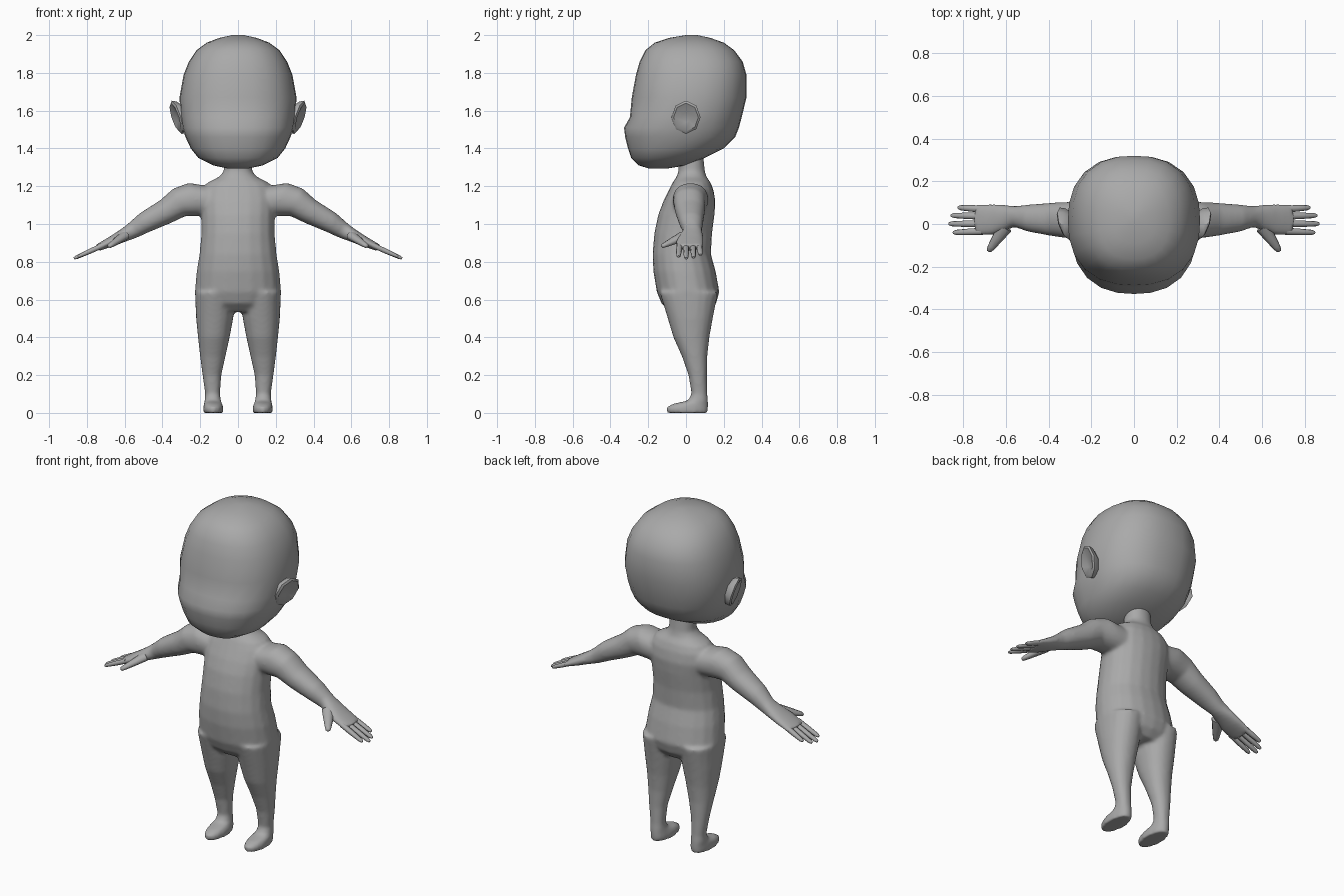
import bpy, bmesh, math
from mathutils import Vector as V

if "Cube" in bpy.data.objects:
    bpy.data.objects.remove(bpy.data.objects["Cube"])

skin = bpy.data.materials.new("plain_grey")
skin.diffuse_color = (0.4, 0.4, 0.4, 1)
skin.use_nodes = True
skin.node_tree.nodes["Principled BSDF"].inputs["Base Color"].default_value = skin.diffuse_color


def ring(c, u, v, n=20, e=2.0):
    """Superellipse cross-section around c with half axes u and v."""
    pts = []
    for i in range(n):
        a = 2 * math.pi * i / n
        cu, cv = math.cos(a), math.sin(a)
        f = (abs(cu) ** e + abs(cv) ** e) ** (-1 / e)
        pts.append(V(c) + V(u) * cu * f + V(v) * cv * f)
    return pts


def loft(bm, rings, s=1):
    """Skin a closed tube through the rings; s = -1 mirrors it in x."""
    loops = [[bm.verts.new((p.x * s, p.y, p.z)) for p in r] for r in rings]
    faces = [bm.faces.new((loops[0])), bm.faces.new(loops[-1])]
    for a, b in zip(loops, loops[1:]):
        for i in range(len(a)):
            j = (i + 1) % len(a)
            faces.append(bm.faces.new((a[i], a[j], b[j], b[i])))
    bmesh.ops.recalc_face_normals(bm, faces=faces)


def slab(z, x0, x1, y0, y1, n=20, e=2.2):
    """Horizontal slice given by its x and y limits."""
    return ring(((x0 + x1) / 2, (y0 + y1) / 2, z), ((x1 - x0) / 2, 0, 0),
                (0, (y1 - y0) / 2, 0), n, e)


def make(name, bm, mirror=False, angle=60):
    me = bpy.data.meshes.new(name)
    bm.to_mesh(me)
    bm.free()
    ob = bpy.data.objects.new(name, me)
    bpy.context.collection.objects.link(ob)
    me.materials.append(skin)
    bpy.ops.object.select_all(action='DESELECT')
    bpy.context.view_layer.objects.active = ob
    ob.select_set(True)
    bpy.ops.object.shade_smooth_by_angle(angle=math.radians(angle))
    if mirror:
        ob.modifiers.new("mirror", 'MIRROR')
    return ob


# head: z, half width, front y, back y
head = [(1.295, .06, -.20, -.09), (1.31, .13, -.25, 0), (1.35, .21, -.29, .10),
        (1.40, .25, -.307, .20), (1.46, .278, -.322, .26), (1.51, .295, -.328, .28),
        (1.565, .303, -.297, .295), (1.67, .31, -.287, .32), (1.79, .288, -.265, .32),
        (1.86, .26, -.245, .30), (1.92, .22, -.215, .255), (1.96, .165, -.165, .20),
        (1.985, .10, -.09, .13), (2.0, .03, 0, .06)]
bm = bmesh.new()
loft(bm, [slab(z, -w, w, f, b, 24, 2.4) for z, w, f, b in head])
make("head", bm)

# ears: eight-sided dishes leaning out at the top and back
bm = bmesh.new()
ear = []
for size, off in ((.6, -.06), (.95, -.025), (1, 0), (.85, .008), (.3, -.006)):
    r = ring((0, 0, 1.565), (0, .077 * size, 0), (0, 0, .088 * size), 8)
    ear.append([V((.325 + off + .3 * (p.z - 1.565) + .3 * p.y, p.y, p.z)) for p in r])
loft(bm, ear)
make("ears", bm, True, 45)

# body: torso with neck, legs with feet, arms with palms, fused together
torso = [(.535, .15, -.08, .12), (.58, .21, -.13, .16), (.64, .229, -.155, .177),
         (.75, .219, -.173, .157), (.84, .204, -.177, .132), (.95, .194, -.168, .138),
         (1.05, .195, -.147, .151), (1.12, .20, -.12, .156), (1.18, .19, -.09, .146),
         (1.22, .16, -.07, .13), (1.25, .10, -.05, .108), (1.28, .075, -.04, .10),
         (1.38, .07, -.04, .09)]
leg = [(.64, .015, .228, -.14, .17), (.5, .025, .222, -.097, .142),
       (.4, .044, .212, -.067, .124), (.3, .066, .201, -.022, .113),
       (.2, .088, .188, .013, .111), (.1, .095, .174, .029, .113),
       (.065, .09, .177, .01, .117), (.048, .083, .181, -.07, .118),
       (.03, .078, .184, -.103, .118), (0, .078, .184, -.102, .116)]
# arm: x, z, front y, back y, half thickness
arm = [(.12, 1.12, -.07, .12, .09), (.22, 1.13, -.07, .118, .097),
       (.31, 1.115, -.067, .103, .08), (.383, 1.066, -.057, .10, .067),
       (.496, 1.007, -.036, .091, .056), (.56, .965, -.014, .084, .044),
       (.60, .943, -.03, .09, .036), (.665, .91, -.052, .094, .028),
       (.745, .873, -.052, .092, .018)]
down = V((.906, 0, -.423))
across = V((.423, 0, .906))
bm = bmesh.new()
loft(bm, [slab(z, -w, w, f, b) for z, w, f, b in torso])
for s in (1, -1):
    loft(bm, [slab(*r) for r in leg], s)
    loft(bm, [ring((x, (f + b) / 2, z), across * h, (0, (b - f) / 2, 0), 20, 2.2)
              for x, z, f, b, h in arm], s)
body = make("body", bm)
rm = body.modifiers.new("fuse", 'REMESH')
rm.mode = 'VOXEL'
rm.voxel_size = .01
rm.use_smooth_shade = True
sm = body.modifiers.new("soften", 'SMOOTH')
sm.factor = .5
sm.iterations = 8

# fingers: base y, tip y, tip distance in x
bm = bmesh.new()
for y0, y1, tip in ((.07, .077, .825), (.037, .04, .858), (.001, .001, .868), (-.034, -.04, .848)):
    a, b = V((.71, y0, .889)), V((tip, y1, .889 - (tip - .71) * .45))
    loft(bm, [ring(a.lerp(b, t), across * h, (0, w, 0), 8, 2.4)
              for t, w, h in ((0, .017, .014), (.5, .015, .013), (.9, .012, .010), (1, .007, .006))])
# thumb
a, b = V((.605, -.015, .935)), V((.683, -.128, .882))
side = V((.8, .55, -.25)).normalized()
loft(bm, [ring(a.lerp(b, t), side * w, across * h, 8)
          for t, w, h in ((0, .036, .026), (.4, .028, .021), (.8, .019, .015), (.95, .014, .012), (1, .007, .006))])
make("fingers", bm, True)
